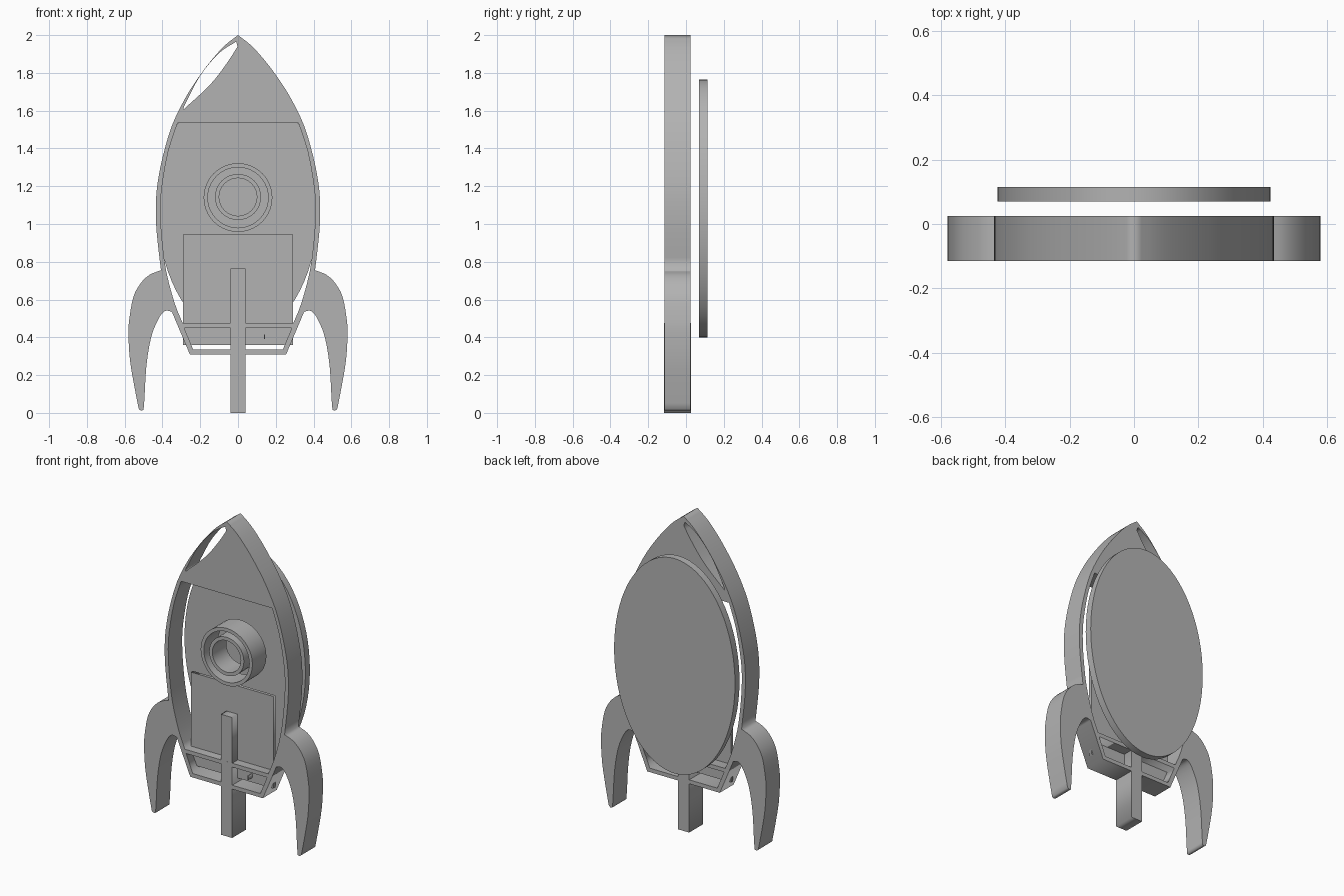
import bpy
import math
from mathutils import Vector

default_cube = bpy.data.objects.get("Cube")
if default_cube:
    bpy.data.objects.remove(default_cube, do_unlink=True)

FRONT, BACK = -0.115, 0.025

# One plain grey material
grey = bpy.data.materials.new("plain_grey")
grey.use_nodes = True
colour = (0.45, 0.45, 0.45, 1.0)
grey.diffuse_color = colour
grey.node_tree.nodes["Principled BSDF"].inputs["Base Color"].default_value = colour


def smooth(points, steps=4):
    """Resample an open run of points as a Catmull-Rom curve."""
    pts = [Vector(p) for p in points]
    pts = [2 * pts[0] - pts[1]] + pts + [2 * pts[-1] - pts[-2]]
    result = []
    for a, b, c, d in zip(pts, pts[1:], pts[2:], pts[3:]):
        for i in range(steps):
            t = i / steps
            result.append(0.5 * (2 * b + (c - a) * t
                                 + (2 * a - 5 * b + 4 * c - d) * t ** 2
                                 + (3 * b - a - 3 * c + d) * t ** 3))
    return result + [pts[-2]]


def mirrored(half):
    """Close a right-hand run of points with its mirror image."""
    return list(half) + [Vector((-p[0], p[1])) for p in reversed(half)]


def ellipse(rx, rz, cz, count):
    angles = [math.tau * i / count for i in range(count)]
    return [(rx * math.cos(a), cz + rz * math.sin(a)) for a in angles]


def box(left, right, low, high):
    return [(left, low), (right, low), (right, high), (left, high)]


def slab(name, outlines, front=FRONT, back=BACK):
    """Extrude x-z outlines between two depths; inner outlines become holes."""
    curve = bpy.data.curves.new(name, "CURVE")
    curve.dimensions = "2D"
    curve.fill_mode = "BOTH"
    curve.extrude = (back - front) / 2
    for outline in outlines:
        clean = []
        for p in outline:
            if not clean or (Vector(p) - clean[-1]).length > 0.0005:
                clean.append(Vector(p))
        if (clean[0] - clean[-1]).length < 0.0005:
            clean.pop()
        spline = curve.splines.new("POLY")
        spline.points.add(len(clean) - 1)
        for point, p in zip(spline.points, clean):
            point.co = (p.x, p.y, 0, 1)
        spline.use_cyclic_u = True
    obj = bpy.data.objects.new(name, curve)
    bpy.context.collection.objects.link(obj)
    obj.rotation_euler.x = math.pi / 2
    obj.location.y = (front + back) / 2
    bpy.ops.object.select_all(action="DESELECT")
    obj.select_set(True)
    bpy.context.view_layer.objects.active = obj
    bpy.ops.object.convert(target="MESH")
    obj = bpy.context.view_layer.objects.active
    obj.data.materials.clear()
    obj.data.materials.append(grey)
    return obj


# Hull outline with swept fins
nose_side = smooth([(0, 2), (.07, 1.945), (.14, 1.868), (.21, 1.775), (.28, 1.665),
                    (.35, 1.52), (.40, 1.35), (.428, 1.2), (.435, 1.08),
                    (.43, .95), (.408, .755)], 3)
fin_outer = smooth([(.408, .755), (.47, .73), (.52, .68), (.555, .61), (.575, .5),
                    (.58, .42), (.572, .28), (.545, .12), (.525, .02)], 3)
fin_inner = smooth([(.5, .015), (.495, .08), (.485, .25), (.46, .40),
                    (.42, .5), (.385, .54), (.35, .535)], 3)
hull = mirrored(nose_side + fin_outer + [Vector((.515, .012))] + fin_inner
                + [Vector((.255, .31))])

# Openings: main cavity, lower bay and nose slit
cavity = mirrored(smooth([(.32, 1.535), (.37, 1.38), (.402, 1.2), (.41, 1.08),
                          (.403, .93), (.38, .75), (.335, .58), (.293, .475)], 3))
lower_bay = mirrored([(.285, .45), (.237, .335)])
slit = (smooth([(-.285, 1.625), (-.2, 1.785), (-.1, 1.905), (-.01, 1.965)])
        + smooth([(-.002, 1.94), (-.06, 1.85), (-.15, 1.735), (-.29, 1.605)]))
slab("hull_frame", [hull, cavity, lower_bay, slit])

# Porthole made of two nested tubes
slab("porthole_outer_ring", [ellipse(r, r, 1.14, 40) for r in (.182, .16)])
slab("porthole_inner_ring", [ellipse(r, r, 1.143, 32) for r in (.122, .10)])

# Lower panel, centre post and small pin
slab("lower_panel", [box(-.29, .29, .36, .945)], -.06, -.04)
slab("post_base", [box(-.04, .04, 0, .475)], FRONT - .0005, BACK + .0005)
slab("post_upper", [box(-.04, .04, .47, .765)], FRONT, -.05)
slab("bay_pin", [box(.137, .143, .39, .415)], -.1, -.05)

# Oval backing disc
slab("back_disc", [ellipse(.425, .683, 1.082, 72)], .07, .115)
